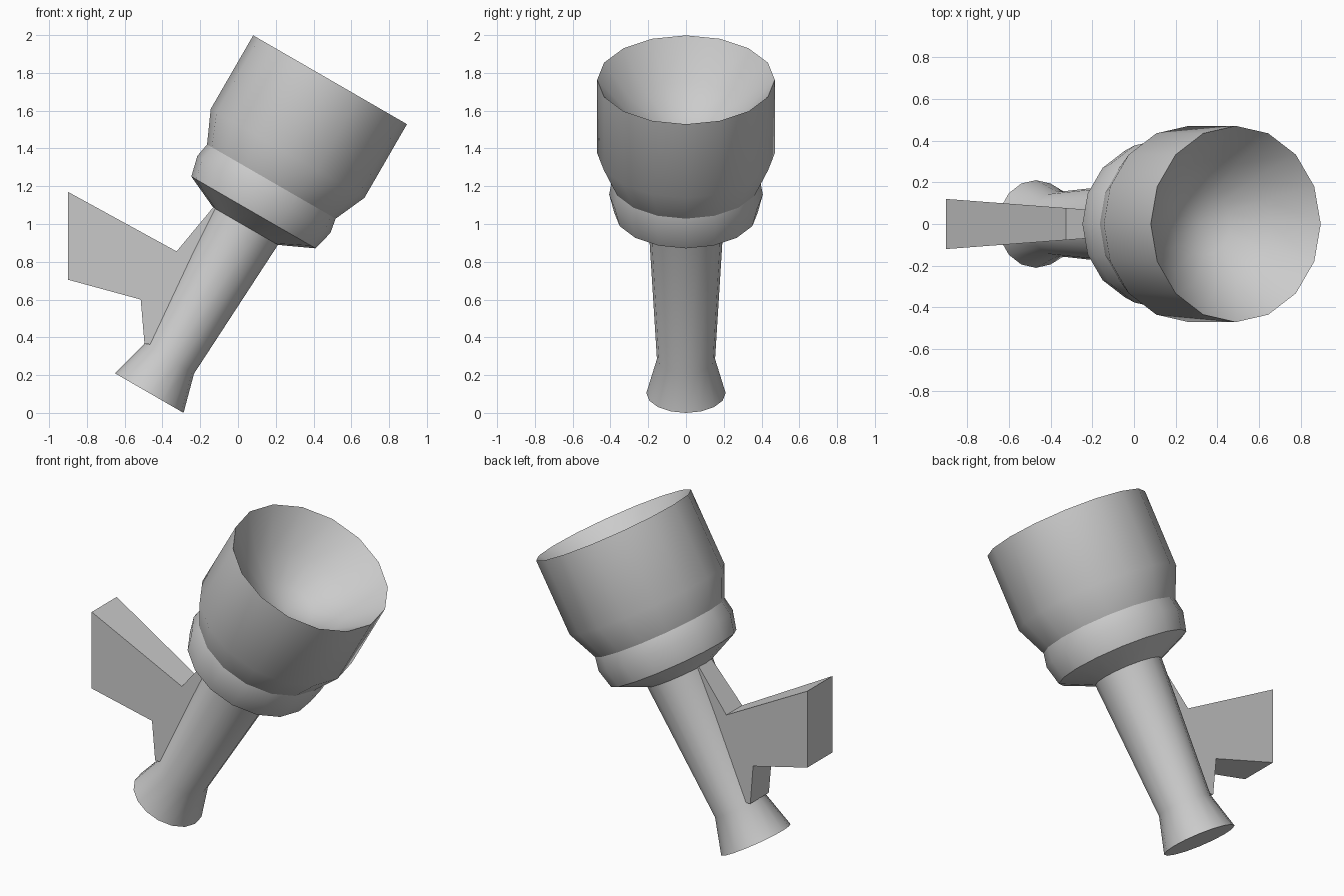
import bpy, bmesh
from math import cos, sin, pi, radians
from mathutils import Matrix

if "Cube" in bpy.data.objects:
    bpy.data.objects.remove(bpy.data.objects["Cube"])

TILT = Matrix.Translation((-0.47, 0, 0.105)) @ Matrix.Rotation(radians(30), 4, 'Y')


def finish(name, bm, angle=None):
    bmesh.ops.recalc_face_normals(bm, faces=bm.faces)
    me = bpy.data.meshes.new(name)
    bm.to_mesh(me)
    bm.free()
    ob = bpy.data.objects.new(name, me)
    bpy.context.collection.objects.link(ob)
    if angle:
        bpy.ops.object.select_all(action='DESELECT')
        ob.select_set(True)
        bpy.context.view_layer.objects.active = ob
        bpy.ops.object.shade_smooth_by_angle(angle=radians(angle))
    return ob


def lathe(name, profile, sides=16):
    """Spin (radius, height) points about the tilted axis; radius 0 makes a tip."""
    bm = bmesh.new()
    rings = []
    for r, t in profile:
        n = sides if r else 1
        rings.append([bm.verts.new(TILT @ Matrix.Translation(
            (r * cos(2 * pi * i / sides), r * sin(2 * pi * i / sides), t)).translation)
            for i in range(n)])
    for a, b in zip(rings, rings[1:]):
        for i in range(sides):
            j = (i + 1) % sides
            quad = [a[i % len(a)], a[j % len(a)], b[j % len(b)], b[i % len(b)]]
            bm.faces.new(list(dict.fromkeys(quad)))
    return finish(name, bm, 24)


# Stem, stepped cup and hollow bowl as one turned body
lathe("tilted_cup_and_stem", [
    (0, 0), (0.21, 0), (0.154, 0.208), (0.198, 1.02), (0.38, 1.104),
    (0.407, 1.214), (0.393, 1.293), (0.47, 1.465), (0.47, 1.915),
    (0.31, 1.72), (0.15, 1.61), (0, 1.57)])

# Wedge-shaped tail fin, widening away from the stem
outline = [(-0.90, 1.17), (-0.325, 0.855), (-0.13, 1.09), (-0.03, 1.05),
           (-0.42, 0.36), (-0.495, 0.365), (-0.515, 0.60), (-0.90, 0.705)]
bm = bmesh.new()
left, right = [[bm.verts.new((x, s * (0.07 + 0.0758 * (-0.24 - x)), z))
                for x, z in outline] for s in (-1, 1)]
bm.faces.new(left)
bm.faces.new(right[::-1])
for i in range(len(outline)):
    j = (i + 1) % len(outline)
    bm.faces.new((left[i], left[j], right[j], right[i]))
finish("tail_fin", bm)
